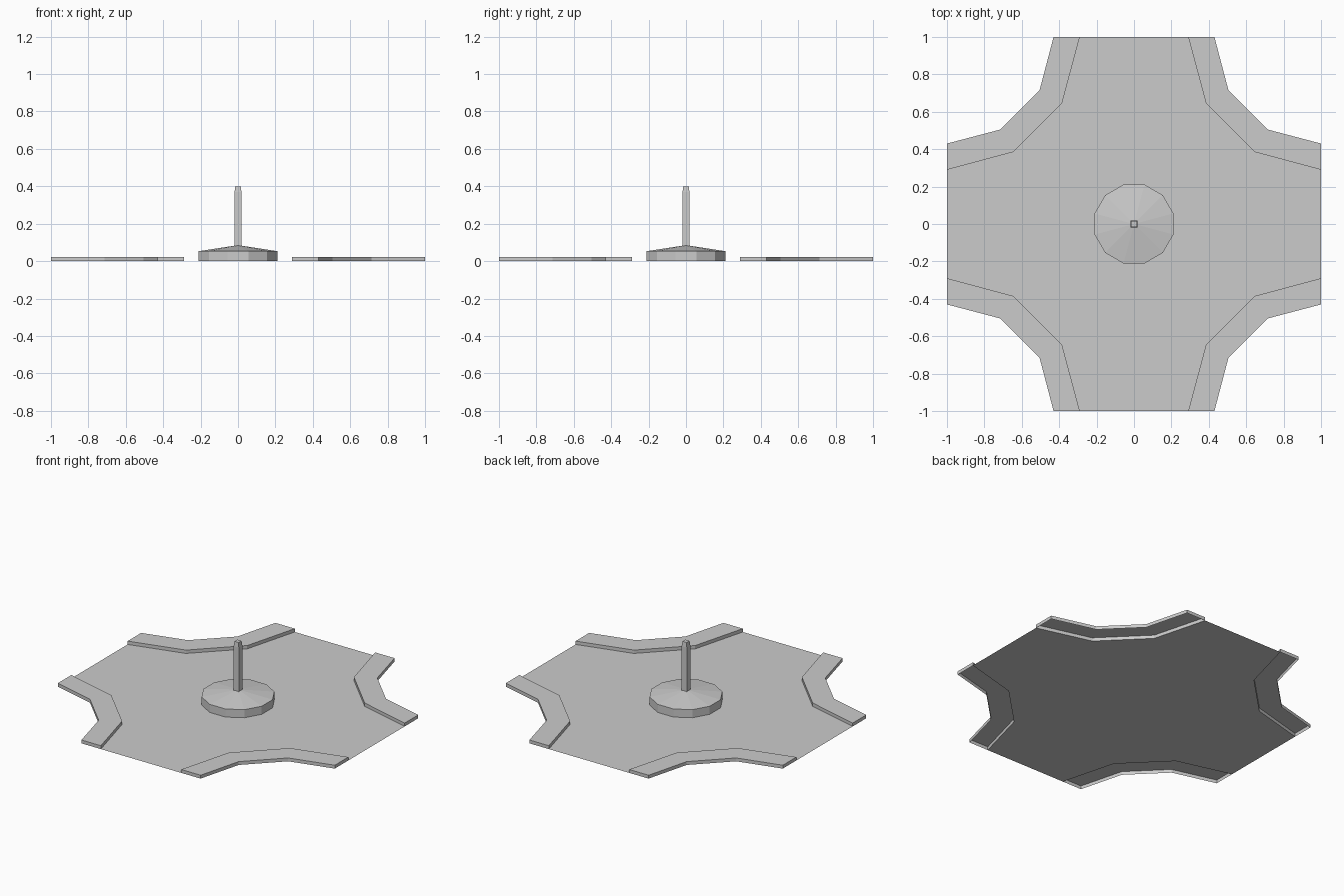
import bpy, bmesh
from math import radians
from mathutils import Matrix, Vector

cube = bpy.data.objects.get("Cube")
if cube:
    bpy.data.objects.remove(cube, do_unlink=True)

grey = bpy.data.materials.new("light grey")
grey.use_nodes = True
colour = (0.6, 0.6, 0.6, 1)
grey.diffuse_color = colour
grey.node_tree.nodes["Principled BSDF"].inputs["Base Color"].default_value = colour

KERB = 0.022
inner = [(1, 0.29), (0.645, 0.385), (0.385, 0.645), (0.29, 1)]
outer = [(0.43, 1), (0.505, 0.715), (0.715, 0.505), (1, 0.43)]


def turned(points, quarter, z=0):
    """Points of one corner turned by quarter turns about the centre."""
    turn = Matrix.Rotation(radians(90 * quarter), 3, "Z")
    return [turn @ Vector((x, y, z)) for x, y in points]


def finish(name, bm):
    mesh = bpy.data.meshes.new(name)
    bm.to_mesh(mesh)
    bm.free()
    mesh.materials.append(grey)
    obj = bpy.data.objects.new(name, mesh)
    bpy.context.collection.objects.link(obj)
    return obj


def ring_stack(name, levels, sides, angle):
    """Stack of regular polygons (radius, height), closed at the top."""
    bm = bmesh.new()
    turn = Matrix.Rotation(radians(angle), 3, "Z")
    step = 360 / sides
    rings = []
    for radius, z in levels:
        ring = []
        for i in range(sides):
            spin = Matrix.Rotation(radians(i * step), 3, "Z")
            ring.append(bm.verts.new(spin @ turn @ Vector((radius, 0, z))))
        rings.append(ring)
    for low, high in zip(rings, rings[1:]):
        for i in range(sides):
            j = (i + 1) % sides
            bm.faces.new((low[i], low[j], high[j], high[i]))
    bm.faces.new(rings[-1])
    bmesh.ops.remove_doubles(bm, verts=bm.verts, dist=0.0001)
    return finish(name, bm)


# Road: thin crossroads sheet
bm = bmesh.new()
outline = [p for q in range(4) for p in turned(inner, q)]
bm.faces.new([bm.verts.new(p) for p in outline])
finish("road", bm)

# Pavements: four raised corners, open underneath
for q, corner in enumerate(("back_left", "back_right", "front_right", "front_left")):
    bm = bmesh.new()
    top = [bm.verts.new(p) for p in turned(inner + outer, q, KERB)]
    base = [bm.verts.new(p) for p in turned(inner + outer, q)]
    # the inner edge runs clockwise around the strip, so reverse to face up
    bm.faces.new(top[::-1])
    for i in range(len(top)):
        j = (i + 1) % len(top)
        bm.faces.new((top[i], top[j], base[j], base[i]))
    face = max(bm.faces, key=lambda f: len(f.verts))
    bm.normal_update()
    if face.normal.z < 0:
        bmesh.ops.reverse_faces(bm, faces=bm.faces)
    finish("pavement_" + corner, bm)

# Island: low drum with a shallow conical top
ring_stack("island", [(0.218, 0), (0.218, 0.053), (0.002, 0.085)], 12, 15)

# Post: square pillar with a slightly tapered tip
ring_stack("post", [(0.026, 0.07), (0.026, 0.37), (0.021, 0.4)], 4, 45)
